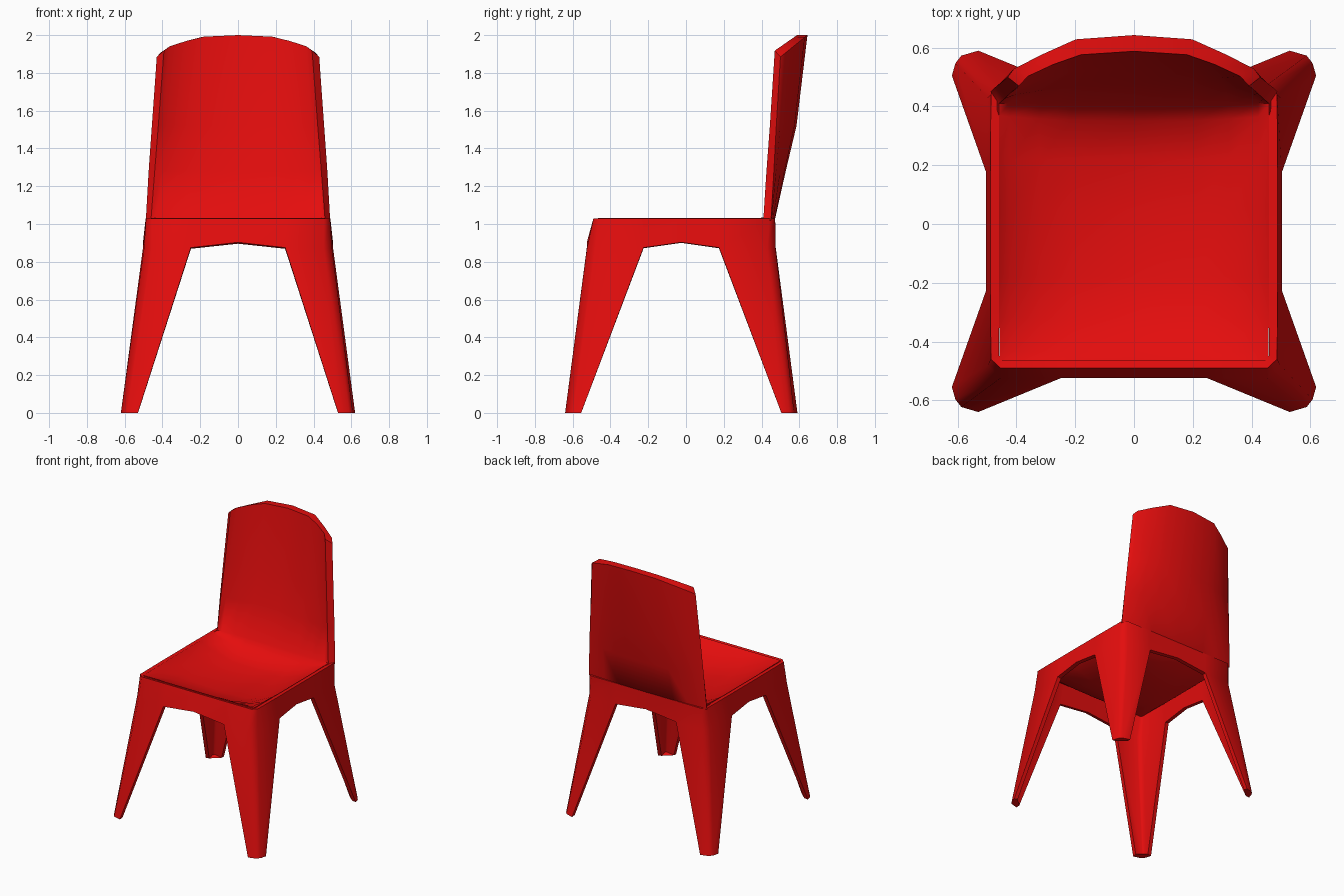
import bpy, bmesh, math

if "Cube" in bpy.data.objects:
    bpy.data.objects.remove(bpy.data.objects["Cube"])

red = bpy.data.materials.new("red plastic")
red.diffuse_color = (0.78, 0.004, 0.004, 1)
red.use_nodes = True
red.node_tree.nodes["Principled BSDF"].inputs["Base Color"].default_value = red.diffuse_color


def finish(bm, name, thickness=0):
    """Turn a bmesh into a smooth-shaded part, thickened if it is a skin."""
    bmesh.ops.remove_doubles(bm, verts=bm.verts, dist=0.0005)
    if not thickness:
        bmesh.ops.recalc_face_normals(bm, faces=bm.faces)
    me = bpy.data.meshes.new(name)
    bm.to_mesh(me)
    bm.free()
    ob = bpy.data.objects.new(name, me)
    bpy.context.collection.objects.link(ob)
    me.materials.append(red)
    bpy.ops.object.select_all(action='DESELECT')
    bpy.context.view_layer.objects.active = ob
    ob.select_set(True)
    if thickness:
        m = ob.modifiers.new("shell", 'SOLIDIFY')
        m.thickness = thickness
        m.offset = -1
        bpy.ops.object.modifier_apply(modifier=m.name)
    bpy.ops.object.shade_smooth_by_angle(angle=math.radians(50))


# Seat pan and curved backrest, swept from the front rim to the top edge
# row: half width, y centre, y edge, z centre, z edge
pan = [
    (.456, -.466, -.466, 1.031, 1.031),
    (.458, -.435, -.435, 1.005, 1.031),
    (.459, -.320, -.320, 0.950, 1.031),
    (.460, -.180, -.180, 0.920, 1.031),
    (.460, 0.050, 0.050, 0.918, 1.031),
    (.460, 0.220, 0.220, 0.926, 1.031),
    (.460, 0.350, 0.370, 0.965, 1.031),
]
back_front = [
    (.460, 0.415, 0.410, 1.040, 1.032),
    (.441, 0.475, 0.426, 1.280, 1.280),
    (.422, 0.530, 0.444, 1.520, 1.520),
    (.392, 0.588, 0.470, 2.000, 1.918),
]
back_rear = [
    (.488, 0.470, 0.450, 1.020, 1.020),
    (.473, 0.528, 0.465, 1.280, 1.280),
    (.456, 0.585, 0.478, 1.520, 1.520),
    (.430, 0.643, 0.500, 2.000, 1.885),
]
# the underside of the pan follows its top
under = [(hw, yc, ye, zc - .016, ze - .016) for hw, yc, ye, zc, ze in pan]

# column: fraction of half width, blend from centre to edge
front_cols = [(.46, .10), (.70, .38), (.92, .72), (1, 1)]
rear_cols = [(.46, .10), (.72, .45), (.95, .80), (1, 1)]

bm = bmesh.new()


def sheet(rows, half):
    cols = [(-t, w) for t, w in half[::-1]] + [(0, 0)] + half
    grid = [[bm.verts.new((t * hw, yc + (ye - yc) * w, zc + (ze - zc) * w))
             for t, w in cols] for hw, yc, ye, zc, ze in rows]
    for a, b in zip(grid, grid[1:]):
        strip(a, b)
    return grid


def strip(a, b):
    for j in range(len(a) - 1):
        bm.faces.new((a[j], a[j + 1], b[j + 1], b[j]))


inner = sheet(pan + back_front, front_cols)
outer = sheet(under + back_rear, rear_cols)
# close the front, top and both side edges
strip(inner[0], outer[0])
strip(inner[-1], outer[-1])
for j in (0, -1):
    strip([r[j] for r in inner], [r[j] for r in outer])
finish(bm, "seat_and_backrest")

# Skirt with four splayed hollow legs: one quarter, mirrored about y = -0.025
MID = -0.025
skirt = [(0, -.5, .903), (.25, -.5, .875), (.455, -.5, .87),
         (.498, -.455, .87), (.503, -.2, .875), (.503, 0, .903)]
rim = [(0, -.465), (.25, -.465), (.455, -.465),
       (.487, -.435), (.489, -.2), (.489, 0)]
foot = [(.53, -.615), (.588, -.598), (.608, -.572), (.62, -.53)]

bm = bmesh.new()
for sx in (1, -1):
    for sy in (1, -1):
        def vert(x, y, z):
            return bm.verts.new((sx * x, MID + sy * y, z))

        def face(*v):
            bm.faces.new(v if sx * sy > 0 else v[::-1])

        low = [vert(*p) for p in skirt]
        # the rear of the rim stays upright below the backrest
        drop = 0 if sy > 0 else -.032
        top = [vert(x, y + (drop if y < -.4 else 0), 1.03) for x, y in rim]
        feet = [vert(x, y, 0) for x, y in foot]
        for i in range(5):
            face(low[i], low[i + 1], top[i + 1], top[i])
        for i in range(3):
            face(feet[i], feet[i + 1], low[i + 2], low[i + 1])
        face(*feet[::-1])
finish(bm, "skirt_and_legs", 0.03)
